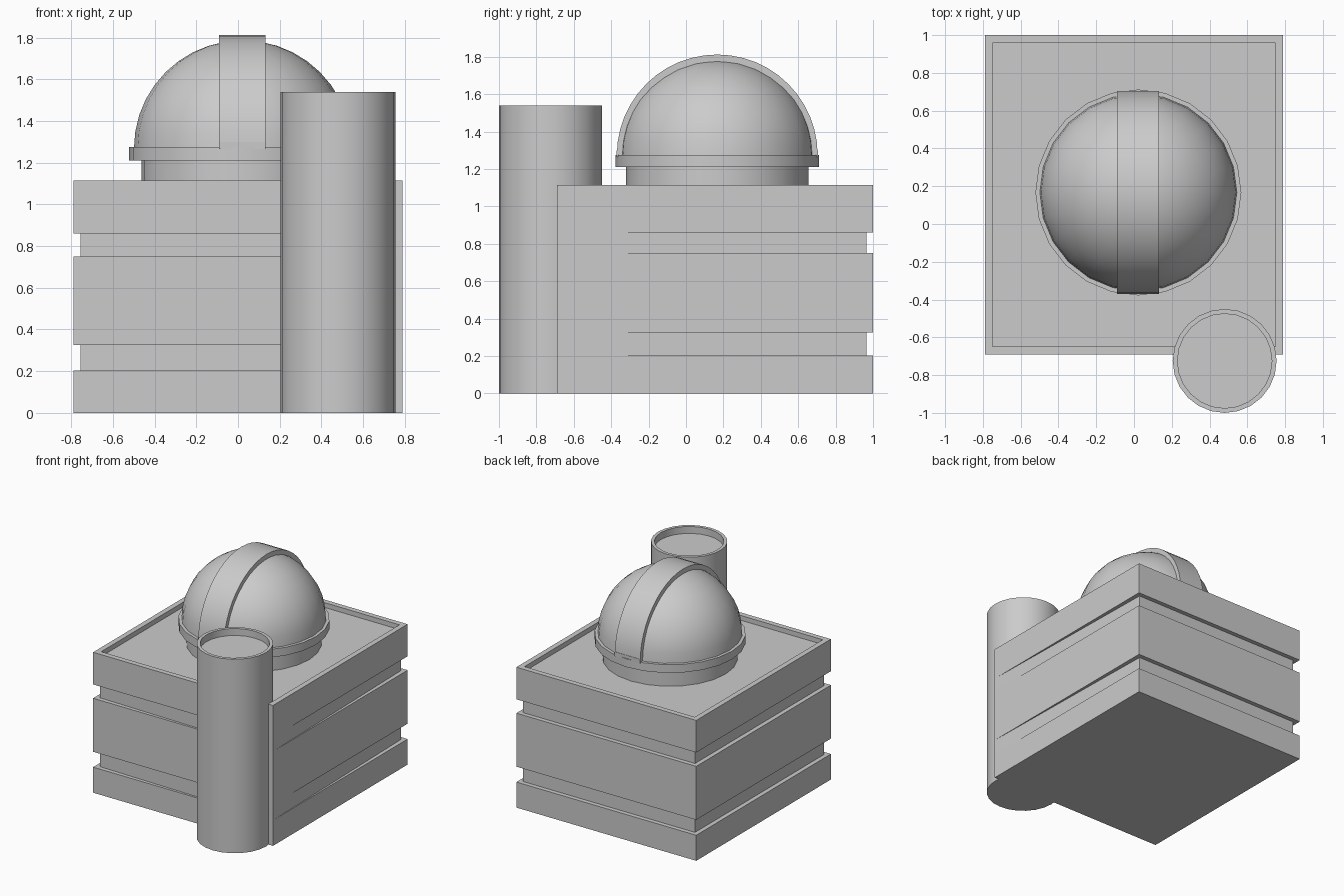
import bpy, bmesh, math

if "Cube" in bpy.data.objects:
    bpy.data.objects.remove(bpy.data.objects["Cube"])

X0, X1, Y0, Y1 = -0.79, 0.79, -0.69, 1.0      # building footprint
CX, CY, CZ = 0.023, 0.167, 1.275              # dome centre


def finish(bm, name, angle=35):
    bmesh.ops.recalc_face_normals(bm, faces=bm.faces)
    me = bpy.data.meshes.new(name)
    bm.to_mesh(me)
    bm.free()
    ob = bpy.data.objects.new(name, me)
    bpy.context.collection.objects.link(ob)
    bpy.ops.object.select_all(action='DESELECT')
    ob.select_set(True)
    bpy.context.view_layer.objects.active = ob
    bpy.ops.object.shade_smooth_by_angle(angle=math.radians(angle))
    return ob


def skin(name, rings, caps=True):
    """Join equal-length point rings with quads and cap both ends."""
    bm = bmesh.new()
    vs = [[bm.verts.new(p) for p in r] for r in rings]
    n = len(vs[0])
    for a, b in zip(vs, vs[1:]):
        for i in range(n):
            j = (i + 1) % n
            bm.faces.new((a[i], a[j], b[j], b[i]))
    if caps:
        bm.faces.new(vs[0])
        bm.faces.new(vs[-1])
    return finish(bm, name)


def lathe(name, profile, cx, cy, sides):
    rings = [[(cx + r * math.cos(math.tau * i / sides),
               cy + r * math.sin(math.tau * i / sides), z)
              for i in range(sides)] for r, z in profile]
    return skin(name, rings)


def rect(inset, z, groove=False):
    d = inset
    e = 0 if groove else d      # grooves run out at the corner behind the tower
    return [(X0 + d, Y0 + d, z), (X1 - e, Y0 + e, z),
            (X1 - d, Y1 - d, z), (X0 + d, Y1 - d, z)]


# Building: banded block with two grooves and a sunken roof
g = 0.035
skin("building", [
    rect(0, 0), rect(0, 0.203), rect(g, 0.203, True), rect(g, 0.325, True),
    rect(0, 0.325), rect(0, 0.75), rect(g, 0.75, True), rect(g, 0.86, True),
    rect(0, 0.86), rect(0, 1.115), rect(0.042, 1.115), rect(0.042, 1.077)])

# Corner tower with a shallow recess in the top
lathe("corner_tower", [(0.275, 0), (0.275, 1.54), (0.25, 1.54), (0.25, 1.485)],
      0.48, -0.725, 24)

# Drum and ring under the dome
lathe("dome_drum", [(0.487, 1.075), (0.487, 1.22)], CX, CY, 24)
lathe("dome_ring", [(0.545, 1.21), (0.545, CZ)], CX, CY, 24)

# Dome: hemisphere, closed at the top by a tiny cap
R = 0.522
lathe("dome", [(R * math.cos(t), CZ - 0.005 + (R - 0.005) * math.sin(t))
               for t in (math.radians(89.5) * k / 10 for k in range(11))],
      CX, CY, 24)

# Shutter: raised band arching over the dome from front to back
def arch_section(a, ro, ri=0.48):
    c, s = math.cos(a), math.sin(a)
    return [(x, CY + r * c, CZ + r * s)
            for x, r in ((-0.09, ri), (-0.09, ro), (0.133, ro), (0.133, ri))]

skin("dome_shutter", [arch_section(math.pi * k / 24, 0.537) for k in range(25)])

# Small sills at both feet of the shutter
for label, side in (("front", -1), ("back", 1)):
    y0, y1 = CY + side * 0.49, CY + side * 0.538
    skin("shutter_sill_" + label,
         [[(-0.09, y0, z), (0.133, y0, z), (0.133, y1, z), (-0.09, y1, z)]
          for z in (1.265, 1.30)])
